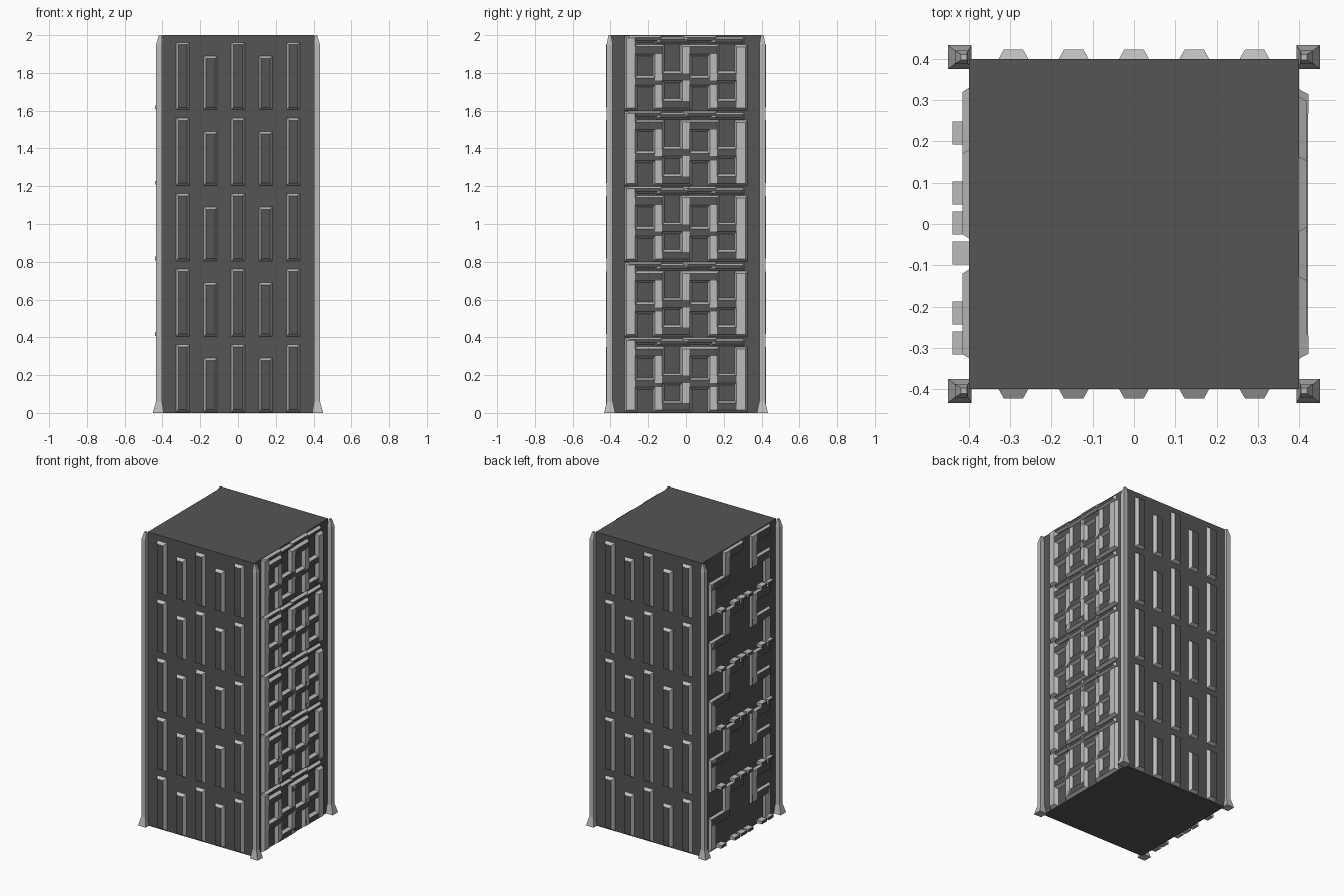
import bpy, bmesh
from mathutils import Vector

if "Cube" in bpy.data.objects:
    bpy.data.objects.remove(bpy.data.objects["Cube"])


def material(name, v):
    m = bpy.data.materials.new(name)
    m.diffuse_color = (v, v, v, 1)
    m.use_nodes = True
    m.node_tree.nodes["Principled BSDF"].inputs["Base Color"].default_value = m.diffuse_color
    return m


DARK, LIGHT = material("dark_grey", 0.09), material("light_grey", 0.5)


def finish(name, bm, mats=(DARK, LIGHT)):
    bmesh.ops.recalc_face_normals(bm, faces=bm.faces)
    me = bpy.data.meshes.new(name)
    bm.to_mesh(me)
    bm.free()
    for m in mats:
        me.materials.append(m)
    ob = bpy.data.objects.new(name, me)
    bpy.context.collection.objects.link(ob)
    return ob


def loft(bm, rings, cap_mat=1):
    """Bridge square rings, cap both ends; sides light, end cap chosen."""
    vs = [[bm.verts.new(p) for p in r] for r in rings]
    for a, b in zip(vs, vs[1:]):
        for i in range(4):
            j = (i + 1) % 4
            bm.faces.new((a[i], a[j], b[j], b[i])).material_index = 1
    bm.faces.new(vs[0][::-1]).material_index = 1
    bm.faces.new(vs[-1]).material_index = cap_mat


def raised(bm, wall, a0, a1, z0, z1, height, bevel, cap_mat=0):
    """Bevelled raised bar on a wall: a = position along the wall."""
    axis, sign = wall
    rings = []
    for d, s in ((0.395, 0), (0.4, 0), (0.4 + height, bevel)):
        pts = [(a0 + s, z0 + s), (a1 - s, z0 + s), (a1 - s, z1 - s), (a0 + s, z1 - s)]
        rings.append([Vector((sign * d, a, z)) if axis == 'x' else Vector((a, sign * d, z))
                      for a, z in pts])
    loft(bm, rings, cap_mat)


def strip(bm, wall, path, dz, w, height, bevel):
    """Right-angled raised band along a centre line."""
    h = w / 2
    for (a, z), (b, y) in zip(path, path[1:]):
        vertical = abs(a - b) < 1e-6
        raised(bm, wall, min(a, b) - h, max(a, b) + h, dz + min(z, y) - h,
               dz + max(z, y) + h, height, bevel, 1 if vertical else 0)


# Tower body
bm = bmesh.new()
bmesh.ops.create_cube(bm, size=1)
for v in bm.verts:
    v.co = Vector((v.co.x * 0.8, v.co.y * 0.8, v.co.z * 2 + 1))
finish("tower_body", bm, (DARK,))

# Corner posts with flared foot and tapered tip
for sx in (-1, 1):
    for sy in (-1, 1):
        bm = bmesh.new()
        rings = []
        for z, h, cx in ((0, 0.029, 0.422), (0.06, 0.016, 0.418), (1.95, 0.016, 0.418), (2, 0.007, 0.412)):
            rings.append([(sx * cx + i * h, sy * 0.404 + j * h, z)
                          for i, j in ((-1, -1), (1, -1), (1, 1), (-1, 1))])
        loft(bm, rings)
        finish("corner_post", bm)

# Front and back window bars
for name, sign in (("front_bars", -1), ("back_bars", 1)):
    bm = bmesh.new()
    for row in range(5):
        for col in range(5):
            x, top = (col - 2) * 0.146, 0.29 if col % 2 else 0.362
            z = row * 0.4
            raised(bm, ('y', sign), x - 0.036, x + 0.036, z + 0.005, z + top, 0.023, 0.013)
    finish(name, bm)

# Right side: interlocking square waves between two upright bars
bm = bmesh.new()
ys = (-0.29, -0.145, 0, 0.145, 0.29)


def wave(hi, lo):
    path = []
    for i in range(4):
        lvl = lo if i % 2 else hi
        path += [(ys[i], lvl), (ys[i + 1], lvl)]
    return path


for row in range(5):
    z = row * 0.4
    wall = ('x', 1)
    raised(bm, wall, -0.326, -0.258, z + 0.002, z + 0.396, 0.023, 0.012, 1)
    raised(bm, wall, 0.256, 0.326, z + 0.002, z + 0.35, 0.023, 0.012, 1)
    strip(bm, wall, wave(0.32, 0.178), z, 0.062, 0.021, 0.012)
    strip(bm, wall, wave(0.155, 0.033), z, 0.062, 0.021, 0.012)
    strip(bm, wall, wave(0.38, 0.372), z, 0.036, 0.019, 0.01)
finish("right_meander", bm)

# Left side: two larger stepped bands per storey and rows of small blocks
bm = bmesh.new()
blocks = bmesh.new()
wall = ('x', -1)
for row in range(5):
    z = row * 0.4
    strip(bm, wall, [(0.295, 0.04), (0.295, 0.2), (0.145, 0.2), (0.145, 0.36), (0, 0.36)],
          z, 0.07, 0.015, 0.01)
    strip(bm, wall, [(-0.29, 0.04), (-0.29, 0.2), (-0.145, 0.2), (-0.145, 0.36), (-0.29, 0.36)],
          z, 0.07, 0.015, 0.01)
    for y in (0.22, 0.075, 0.002, -0.07, -0.216, -0.288):
        raised(blocks, wall, y - 0.028, y + 0.028, z + 0.008, z + 0.028, 0.04, 0)
finish("left_meander", bm)
finish("left_blocks", blocks)
